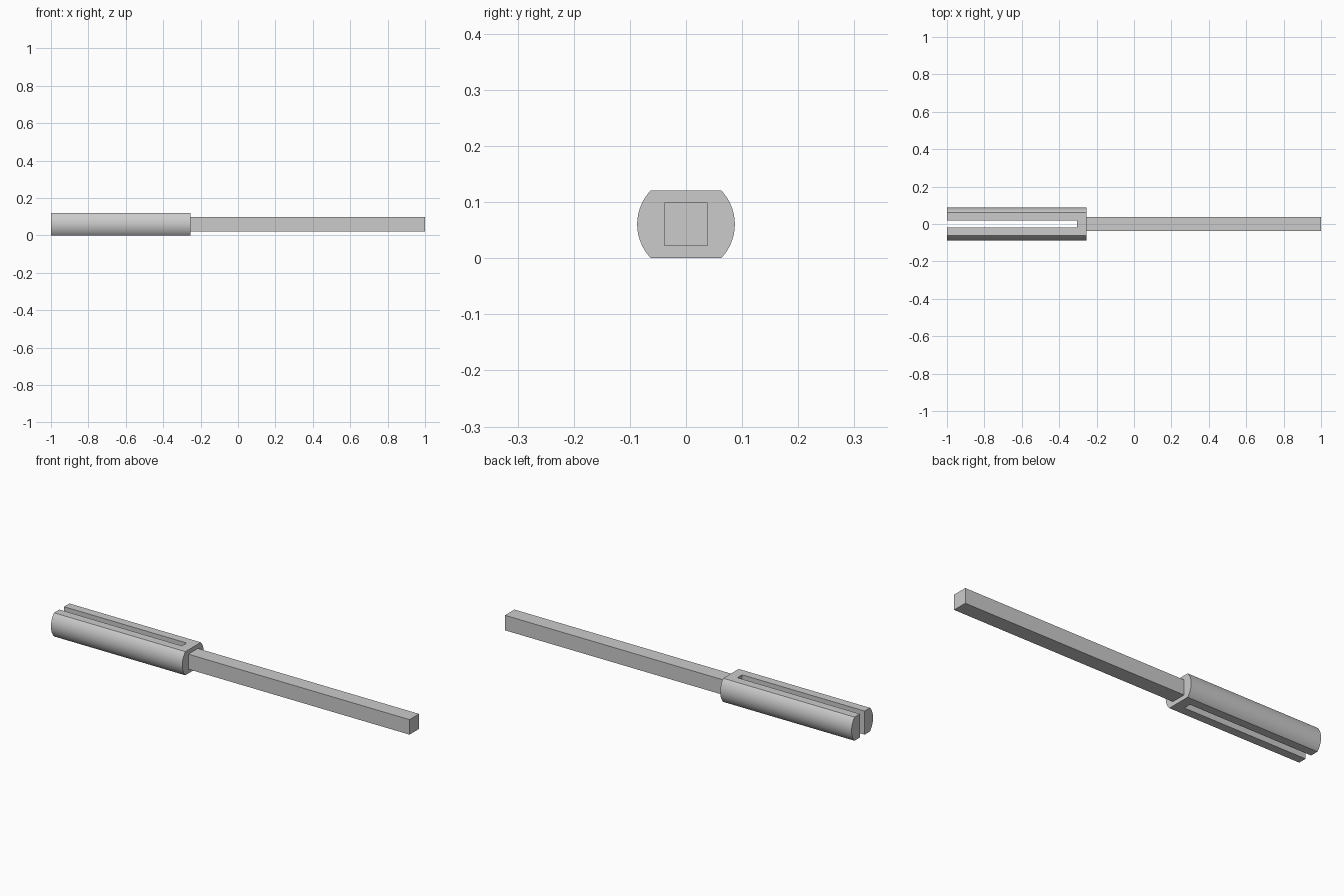
import bpy
import bmesh
import math

old = bpy.data.objects.get("Cube")
if old:
    bpy.data.objects.remove(old, do_unlink=True)

MID = 0.0605        # height of the long axis
RADIUS = 0.087      # round sides of the head
HEAD_END = -0.255   # where the head meets the shank

steel = bpy.data.materials.new("grey_steel")
steel.use_nodes = True
grey = (0.6, 0.6, 0.6, 1)
steel.diffuse_color = grey
steel.node_tree.nodes["Principled BSDF"].inputs["Base Color"].default_value = grey


def extrude_x(name, profile, x0, x1):
    """Extrude a closed (y, z) outline along x."""
    bm = bmesh.new()
    cap = bm.faces.new([bm.verts.new((x0, y, z + MID)) for y, z in profile])
    ext = bmesh.ops.extrude_face_region(bm, geom=[cap])
    moved = [v for v in ext["geom"] if isinstance(v, bmesh.types.BMVert)]
    bmesh.ops.translate(bm, verts=moved, vec=(x1 - x0, 0, 0))
    bmesh.ops.recalc_face_normals(bm, faces=bm.faces)
    mesh = bpy.data.meshes.new(name)
    bm.to_mesh(mesh)
    bm.free()
    mesh.materials.append(steel)
    obj = bpy.data.objects.new(name, mesh)
    bpy.context.collection.objects.link(obj)
    return obj


def rectangle(hy, hz):
    return [(-hy, -hz), (hy, -hz), (hy, hz), (-hy, hz)]


# Head: round bar with flats on top and bottom
half_angle = math.asin(MID / RADIUS)
steps = 24
arc = [half_angle * (2 * i / steps - 1) for i in range(steps + 1)]
outline = [(RADIUS * math.cos(a + turn), RADIUS * math.sin(a + turn))
           for turn in (0, math.pi) for a in arc]
head = extrude_x("slotted_head", outline, -1, HEAD_END)

# Slot open at the far end, cut right through the flats
cutter = extrude_x("slot_cutter", rectangle(0.019, 0.2), -1.1, -0.305)
cutter.hide_render = True
cut = head.modifiers.new("slot", "BOOLEAN")
cut.operation = "DIFFERENCE"
cut.solver = "EXACT"
cut.object = cutter
bpy.ops.object.select_all(action="DESELECT")
bpy.context.view_layer.objects.active = head
head.select_set(True)
bpy.ops.object.modifier_apply(modifier="slot")
bpy.data.objects.remove(cutter, do_unlink=True)
bpy.ops.object.shade_smooth_by_angle(angle=math.radians(25))

# Square shank
extrude_x("square_shank", rectangle(0.0385, 0.0385), HEAD_END, 1)
